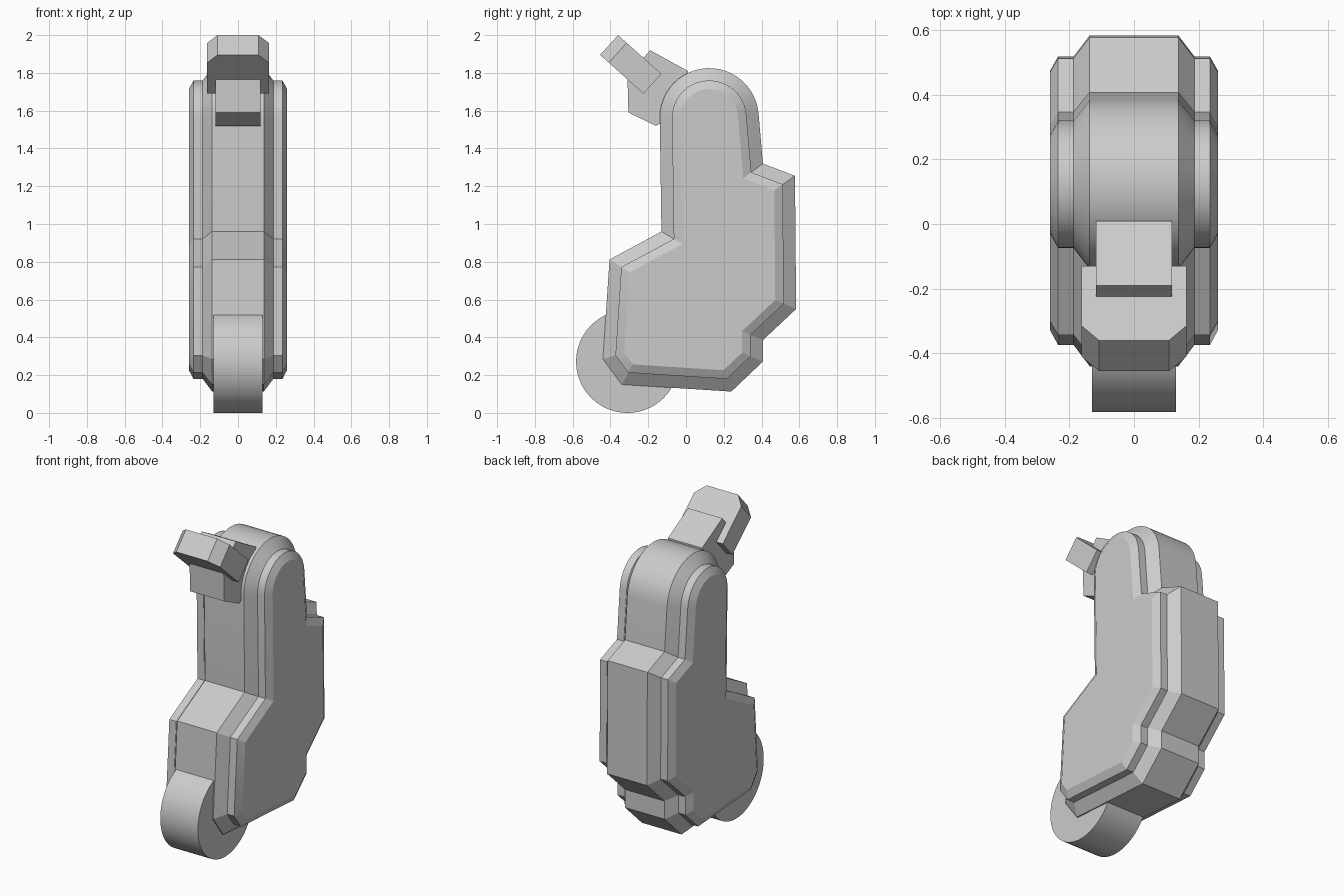
import bpy, bmesh, math
from mathutils import Vector

cube = bpy.data.objects.get("Cube")
if cube:
    bpy.data.objects.remove(cube, do_unlink=True)

# Single plain grey
grey = bpy.data.materials.new("plain grey")
grey.use_nodes = True
grey.diffuse_color = (0.6, 0.6, 0.6, 1)
grey.node_tree.nodes["Principled BSDF"].inputs["Base Color"].default_value = (0.6, 0.6, 0.6, 1)


def finish(obj):
    obj.data.materials.append(grey)
    bpy.ops.object.select_all(action='DESELECT')
    obj.select_set(True)
    bpy.context.view_layer.objects.active = obj
    bpy.ops.object.shade_smooth_by_angle(angle=math.radians(20))


def loft(name, rings):
    """Skin a stack of matching closed rings and cap both ends."""
    bm = bmesh.new()
    loops = [[bm.verts.new(p) for p in ring] for ring in rings]
    n = len(loops[0])
    for a, b in zip(loops, loops[1:]):
        for i in range(n):
            j = (i + 1) % n
            bm.faces.new((a[i], a[j], b[j], b[i]))
    bm.faces.new(loops[0])
    bm.faces.new(loops[-1])
    bmesh.ops.recalc_face_normals(bm, faces=bm.faces)
    mesh = bpy.data.meshes.new(name)
    bm.to_mesh(mesh)
    bm.free()
    obj = bpy.data.objects.new(name, mesh)
    bpy.context.collection.objects.link(obj)
    finish(obj)


def inset(points, d):
    """Mitred inward offset of a counter-clockwise outline."""
    pts = [Vector(p) for p in points]
    out = []
    for i, p in enumerate(pts):
        e1 = (p - pts[i - 1]).normalized()
        e2 = (pts[(i + 1) % len(pts)] - p).normalized()
        n1, n2 = Vector((-e1.y, e1.x)), Vector((-e2.y, e2.x))
        out.append(p + (n1 + n2) * d / (1 + n1.dot(n2)))
    return out


# Body: side outline (y, z) with a rounded top, stepped inwards on both sides
outline = [(-0.13, 0.96), (-0.405, 0.812), (-0.44, 0.285), (-0.34, 0.15),
           (0.24, 0.113), (0.407, 0.272), (0.407, 0.385), (0.583, 0.55),
           (0.577, 1.255), (0.407, 1.32)]
SEGS = 24
for i in range(SEGS + 1):
    a = math.radians(5.5 + 174 * i / SEGS)
    outline.append((0.123 + 0.262 * math.cos(a), 1.563 + 0.262 * math.sin(a)))
steps = [(0.26, 0.11), (0.235, 0.065), (0.187, 0.065), (0.137, 0)]
levels = [(-x, d) for x, d in steps] + [(x, d) for x, d in reversed(steps)]
loft("body", [[(x, p.x, p.y) for p in inset(outline, d)] for x, d in levels])

# Wheel set into the lower front
bpy.ops.mesh.primitive_cylinder_add(vertices=64, radius=0.272, depth=0.26,
                                    location=(0, -0.31, 0.272),
                                    rotation=(0, math.pi / 2, 0))
wheel = bpy.context.object
wheel.name = "wheel"
finish(wheel)

# Neck reaching forward from the rounded top
neck = [(-0.31, 1.78), (-0.305, 1.59), (-0.16, 1.52), (-0.06, 1.57),
        (0.01, 1.70), (0.01, 1.81), (-0.19, 1.92)]
loft("neck", [[(x, y, z) for y, z in neck] for x in (-0.118, 0.118)])

# Tilted head plate with clipped front corners
top_front, drop = Vector((0, -0.36, 2.0)), Vector((0, -0.095, -0.105))
along = Vector((0, 0.23, -0.205))
shape = [(-0.108, 0), (0.108, 0), (0.163, 0.2), (0.163, 1), (-0.163, 1), (-0.163, 0.2)]
loft("head_plate", [[top_front + drop * t + along * s + Vector((x, 0, 0)) for x, s in shape]
                    for t in (0, 1)])
